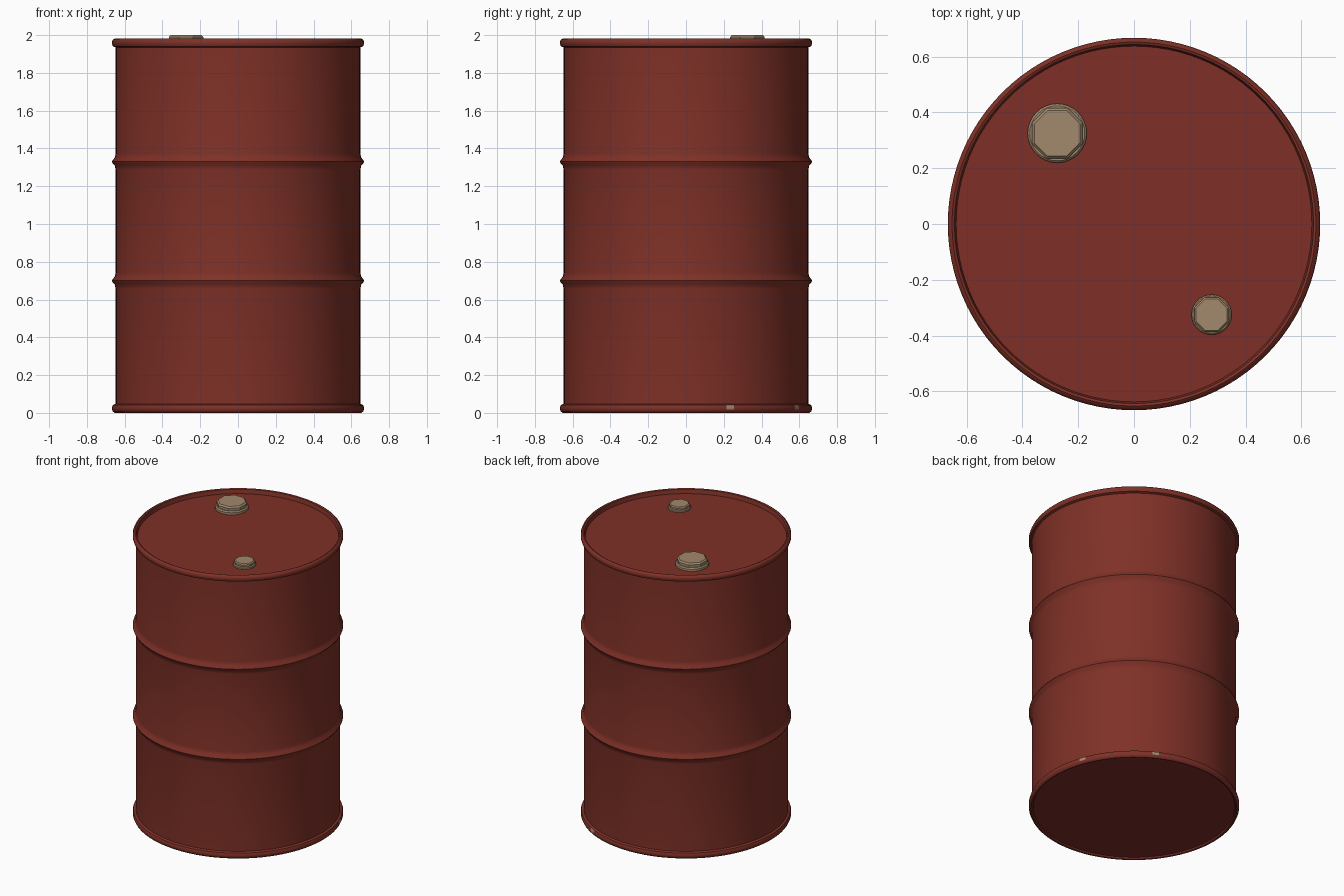
import bpy, math

if "Cube" in bpy.data.objects:
    bpy.data.objects.remove(bpy.data.objects["Cube"])

def material(name, colour):
    m = bpy.data.materials.new(name)
    m.diffuse_color = (*colour, 1)
    m.use_nodes = True
    m.node_tree.nodes["Principled BSDF"].inputs["Base Color"].default_value = m.diffuse_color
    return m

RED = material("red paint", (0.21, 0.03, 0.02))
TAN = material("bare tan metal", (0.36, 0.25, 0.15))

def lathe(name, profile, sides, mats, centre=(0, 0, 0), turn=0.0, angle=40):
    """Revolve (radius, z) points around z; both ends are closed with a flat face."""
    verts, faces = [], []
    for r, z in profile:
        for i in range(sides):
            a = turn + 2 * math.pi * i / sides
            verts.append((r * math.cos(a), r * math.sin(a), z))
    for k in range(len(profile) - 1):
        for i in range(sides):
            j = (i + 1) % sides
            faces.append((k * sides + i, k * sides + j,
                          (k + 1) * sides + j, (k + 1) * sides + i))
    last = (len(profile) - 1) * sides
    faces.append(tuple(reversed(range(sides))))
    faces.append(tuple(range(last, last + sides)))
    mesh = bpy.data.meshes.new(name)
    mesh.from_pydata(verts, [], faces)
    for m in mats:
        mesh.materials.append(m)
    ob = bpy.data.objects.new(name, mesh)
    ob.location = centre
    bpy.context.collection.objects.link(ob)
    bpy.ops.object.select_all(action='DESELECT')
    ob.select_set(True)
    bpy.context.view_layer.objects.active = ob
    bpy.ops.object.shade_smooth_by_angle(angle=math.radians(angle))
    return ob

# Drum shell: recessed base, lower rim, two rolling hoops, upper rim, sunken lid
LID = 1.95
def hoop(z):
    return [(0.648, z - 0.042), (0.652, z - 0.022), (0.664, z - 0.008), (0.667, z),
            (0.664, z + 0.008), (0.652, z + 0.022), (0.648, z + 0.042)]

profile = [(0.638, 0.012), (0.643, 0.003), (0.652, 0.0), (0.662, 0.006), (0.667, 0.018),
           (0.667, 0.030), (0.662, 0.042), (0.648, 0.048)]
profile += hoop(0.70) + hoop(1.33)
profile += [(0.648, 1.935), (0.662, 1.941), (0.667, 1.953), (0.667, 1.965), (0.662, 1.976),
            (0.652, 1.982), (0.643, 1.978), (0.637, LID)]
drum = lathe("drum_shell", profile, 96, [RED, TAN])

# Small paint chips on the lower rim
for p in drum.data.polygons:
    c = p.center
    a = math.degrees(math.atan2(c.y, c.x))
    if 0.02 < c.z < 0.04 and c.x > 0 and p.area < 0.002 and (20 < a < 23 or 59 < a < 62):
        p.material_index = 1

# Bung caps: round flange with a chamfered octagonal head
def bung(name, x, y, r, top):
    h = top - LID
    lathe(name + "_flange", [(r, -0.005), (r, h * 0.3), (r * 0.93, h * 0.45)], 32, [TAN],
          (x, y, LID))
    lathe(name + "_head", [(r * 0.93, 0), (r * 0.93, h * 0.8), (r * 0.84, h)], 8, [TAN],
          (x, y, LID), math.pi / 8, 20)

bung("large_bung", -0.275, 0.325, 0.106, 2.0)
bung("small_bung", 0.278, -0.325, 0.072, 1.983)
